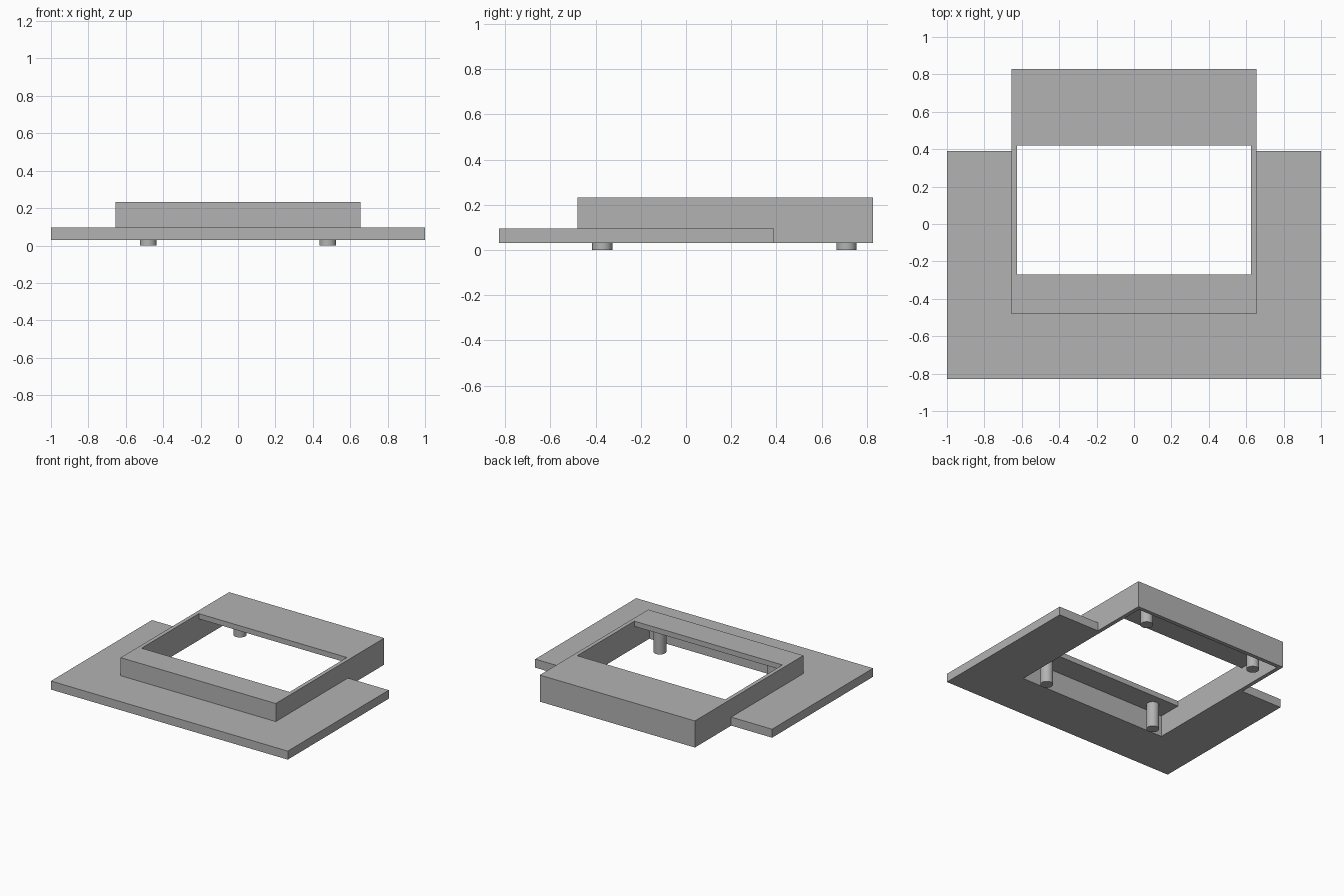
import bpy
import bmesh

if "Cube" in bpy.data.objects:
    bpy.data.objects.remove(bpy.data.objects["Cube"], do_unlink=True)

# Single neutral grey
grey = bpy.data.materials.new("neutral_grey")
grey.use_nodes = True
GREY = (0.45, 0.45, 0.45, 1)
grey.diffuse_color = GREY
grey.node_tree.nodes["Principled BSDF"].inputs["Base Color"].default_value = GREY

BASE, FLANGE_TOP, TOP = 0.03, 0.095, 0.233
WALL, PLATE = 0.03, 0.04
HALF, FRONT, BACK = 0.655, -0.48, 0.828   # housing outline
INNER = HALF - WALL


def prism(name, outline, z0, z1):
    """Extrude a flat outline from z0 up to z1."""
    bm = bmesh.new()
    face = bm.faces.new([bm.verts.new((x, y, z0)) for x, y in outline])
    top = bmesh.ops.extrude_face_region(bm, geom=[face])["geom"]
    verts = [v for v in top if isinstance(v, bmesh.types.BMVert)]
    bmesh.ops.translate(bm, verts=verts, vec=(0, 0, z1 - z0))
    bmesh.ops.recalc_face_normals(bm, faces=bm.faces)
    mesh = bpy.data.meshes.new(name)
    bm.to_mesh(mesh)
    bm.free()
    mesh.materials.append(grey)
    obj = bpy.data.objects.new(name, mesh)
    bpy.context.collection.objects.link(obj)
    return obj


def rect(half, y0, y1):
    return [(-half, y0), (half, y0), (half, y1), (-half, y1)]


def cut(obj, cutter):
    """Subtract the cutter, then discard it."""
    cutter.hide_render = True
    mod = obj.modifiers.new("cut", "BOOLEAN")
    mod.operation = "DIFFERENCE"
    mod.solver = "EXACT"
    mod.object = cutter
    bpy.context.view_layer.objects.active = obj
    bpy.ops.object.modifier_apply(modifier=mod.name)
    bpy.data.objects.remove(cutter, do_unlink=True)


# U-shaped flange wrapping the front and sides of the housing
ARM = 0.39
prism("flange", [(-1, -0.828), (1, -0.828), (1, ARM), (HALF, ARM), (HALF, FRONT),
                 (-HALF, FRONT), (-HALF, ARM), (-1, ARM)], BASE, FLANGE_TOP)

# Raised housing: hollow underneath, with a window through its top plate
housing = prism("housing", rect(HALF, FRONT, BACK), BASE, TOP)
cut(housing, prism("cavity_cutter", rect(INNER, FRONT + WALL, BACK - WALL),
                   BASE - 0.1, TOP - PLATE))
cut(housing, prism("window_cutter", rect(INNER, -0.27, 0.42), BASE - 0.1, TOP + 0.1))

# Four round posts hanging from the top plate
for end, y in (("front", -0.37), ("back", 0.71)):
    for side, x in (("left", 0.48), ("right", -0.48)):
        height = TOP - PLATE
        bpy.ops.mesh.primitive_cylinder_add(vertices=32, radius=0.045, depth=height,
                                            location=(x, y, height / 2))
        post = bpy.context.object
        post.name = f"{end}_{side}_post"
        post.data.materials.append(grey)
        bpy.ops.object.shade_smooth_by_angle()
